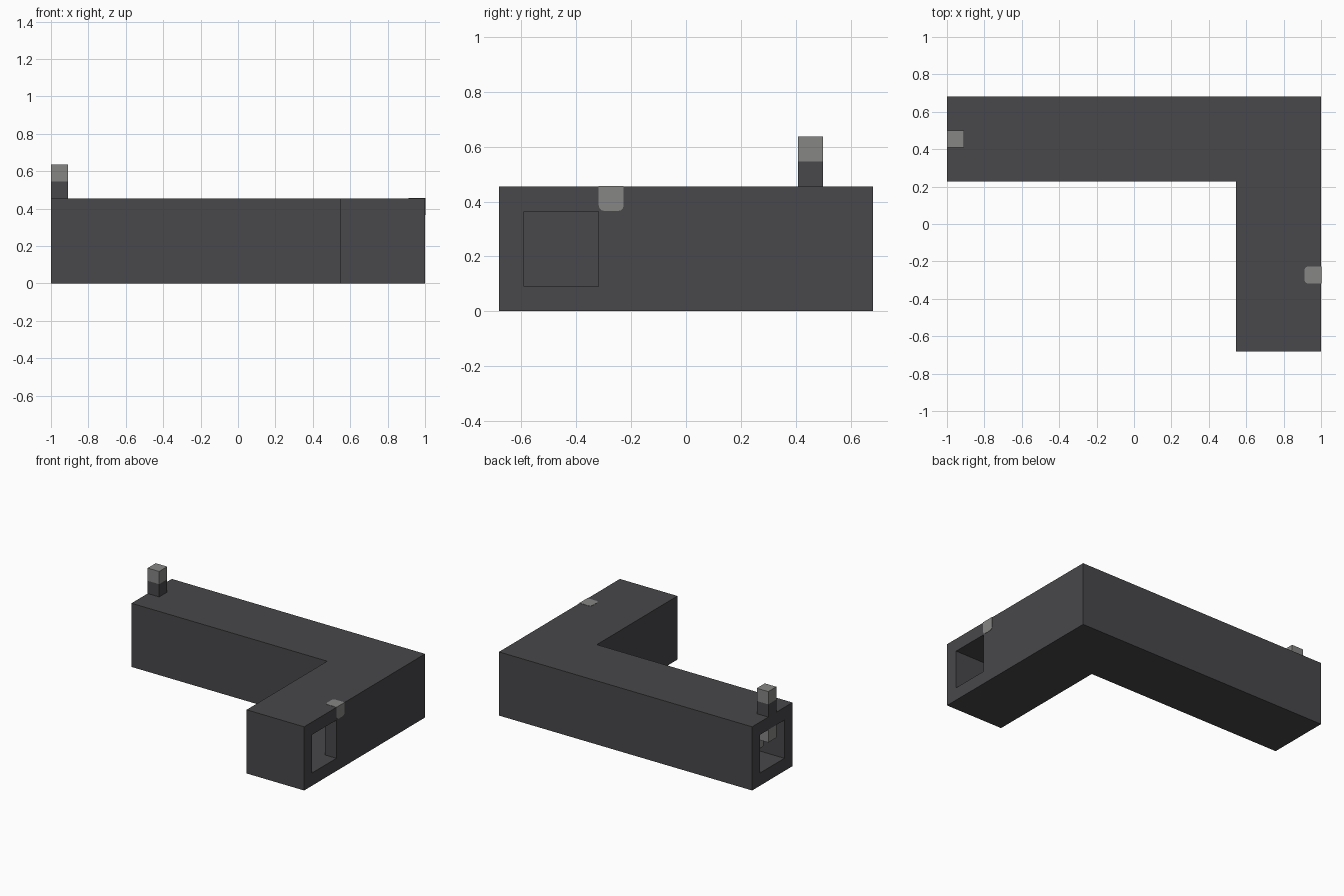
import bpy
import bmesh

U = 1 / 11  # block size: the whole model sits on this grid

if "Cube" in bpy.data.objects:
    bpy.data.objects.remove(bpy.data.objects["Cube"], do_unlink=True)


def material(name, colour):
    mat = bpy.data.materials.new(name)
    mat.use_nodes = True
    mat.diffuse_color = colour
    mat.node_tree.nodes["Principled BSDF"].inputs["Base Color"].default_value = colour
    return mat


CHARCOAL = material("charcoal", (0.065, 0.065, 0.070, 1))
GREY = material("light grey", (0.24, 0.24, 0.235, 1))


def prism(name, outline, low, high, mat):
    """Extrude a plan outline, given in blocks, from low to high."""
    bm = bmesh.new()
    base = bm.faces.new([bm.verts.new((x * U, y * U, low * U)) for x, y in outline])
    top = bmesh.ops.extrude_face_region(bm, geom=[base])["geom"]
    verts = [v for v in top if isinstance(v, bmesh.types.BMVert)]
    bmesh.ops.translate(bm, verts=verts, vec=(0, 0, (high - low) * U))
    bmesh.ops.recalc_face_normals(bm, faces=bm.faces)
    mesh = bpy.data.meshes.new(name)
    bm.to_mesh(mesh)
    bm.free()
    mesh.materials.append(mat)
    obj = bpy.data.objects.new(name, mesh)
    bpy.context.collection.objects.link(obj)
    return obj


def block(name, x, y, z, mat, size=1):
    outline = [(x, y), (x + size, y), (x + size, y + size), (x, y + size)]
    return prism(name, outline, z, z + size, mat)


def round_edges(obj, rule):
    """Bevel the edges whose midpoint satisfies the rule."""
    bm = bmesh.new()
    bm.from_mesh(obj.data)
    edges = [e for e in bm.edges if rule((e.verts[0].co + e.verts[1].co) / (2 * U))]
    bmesh.ops.bevel(bm, geom=edges, offset=0.22 * U, segments=3,
                    profile=0.5, affect='EDGES')
    bm.to_mesh(obj.data)
    bm.free()


# L-shaped duct, hollowed from its open end round to the side port
duct = prism("duct", [(-11, 2.5), (6, 2.5), (6, -7.5), (11, -7.5), (11, 7.5), (-11, 7.5)],
             0, 5, CHARCOAL)
cutter = prism("duct_cutter", [(-12, 3.5), (7, 3.5), (7, -6.5), (12, -6.5), (12, -3.5),
                               (10, -3.5), (10, 6.5), (-12, 6.5)], 1, 4, CHARCOAL)
cutter.hide_render = True
cut = duct.modifiers.new("hollow", 'BOOLEAN')
cut.operation = 'DIFFERENCE'
cut.solver = 'EXACT'
cut.object = cutter
bpy.context.view_layer.objects.active = duct
bpy.ops.object.modifier_apply(modifier=cut.name)
bpy.data.objects.remove(cutter, do_unlink=True)

# Post on the open end
block("post_base", -11, 4.5, 5, CHARCOAL)
block("post_cap", -11, 4.5, 6, GREY)

# Lamp hanging inside the open end
block("lamp_stem", -11, 4.5, 3, GREY)
lamp = block("lamp_bulb", -10, 4.5, 2, GREY)
round_edges(lamp, lambda m: True)

# Marker set into the rim beside the port, rounded on its inner and lower sides
marker = block("rim_marker", 10.02, -3.5, 4.02, GREY)
round_edges(marker, lambda m: m.x < 10.9 and m.z < 4.9)
